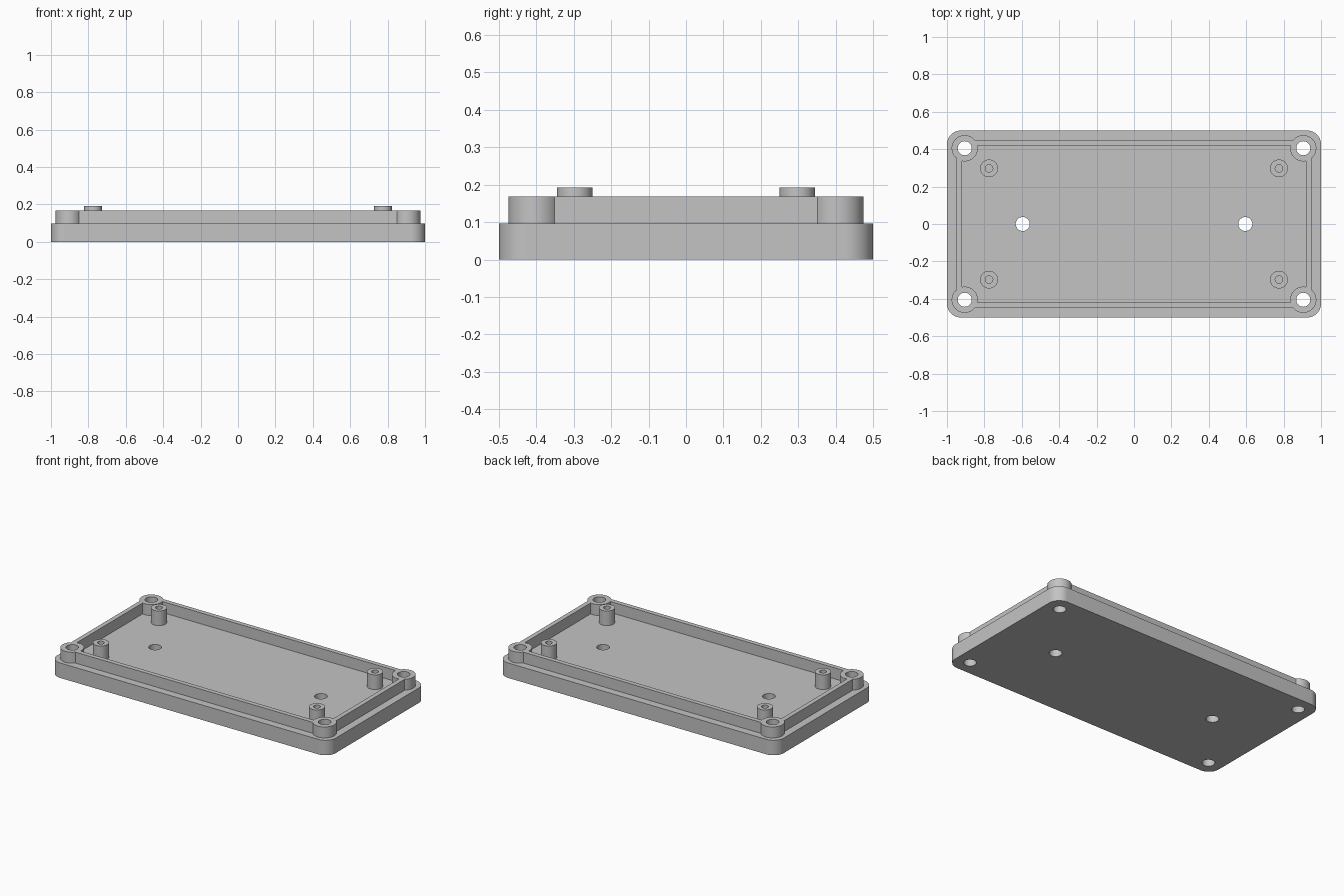
import bpy, bmesh
from math import sin, cos, pi, radians, acos, asin

if "Cube" in bpy.data.objects:
    bpy.data.objects.remove(bpy.data.objects["Cube"], do_unlink=True)

grey = bpy.data.materials.new("plain grey plastic")
grey.use_nodes = True
COLOUR = (0.55, 0.55, 0.55, 1)
grey.diffuse_color = COLOUR
grey.node_tree.nodes["Principled BSDF"].inputs["Base Color"].default_value = COLOUR

FLOOR, LIP_TOP, POST_TOP = 0.097, 0.168, 0.192
SCREW_X, SCREW_Y = 0.905, 0.405
BOSS_R, HOLE_R = 0.07, 0.0375
QUADRANTS = [(1, 1), (-1, 1), (-1, -1), (1, -1)]


def arc(cx, cy, r, start, end, steps=24):
    angles = [start + (end - start) * i / steps for i in range(steps + 1)]
    return [(cx + r * cos(a), cy + r * sin(a)) for a in angles]


def circle(cx, cy, r):
    return arc(cx, cy, r, 0, 2 * pi, 48)[:-1]


def four_corners(corner):
    """Mirror one corner arc into a closed outline."""
    outline = []
    for sx, sy in QUADRANTS:
        points = corner if sx * sy > 0 else corner[::-1]
        outline += [(sx * x, sy * y) for x, y in points]
    return outline


def plate(name, loops, bottom, top):
    """Extrude outlines (inner loops become holes) between two heights."""
    curve = bpy.data.curves.new(name + "_profile", 'CURVE')
    curve.dimensions = '2D'
    curve.fill_mode = 'BOTH'
    curve.extrude = (top - bottom) / 2
    for loop in loops:
        spline = curve.splines.new('POLY')
        spline.points.add(len(loop) - 1)
        for p, (x, y) in zip(spline.points, loop):
            p.co = (x, y, 0, 1)
        spline.use_cyclic_u = True
    helper = bpy.data.objects.new(name + "_helper", curve)
    bpy.context.collection.objects.link(helper)
    bpy.context.view_layer.update()
    graph = bpy.context.evaluated_depsgraph_get()
    mesh = bpy.data.meshes.new_from_object(helper.evaluated_get(graph))
    bpy.data.objects.remove(helper, do_unlink=True)
    bpy.data.curves.remove(curve)

    # Weld caps to walls and face everything outward
    bm = bmesh.new()
    bm.from_mesh(mesh)
    bmesh.ops.remove_doubles(bm, verts=bm.verts, dist=0.0001)
    bmesh.ops.translate(bm, verts=bm.verts, vec=(0, 0, (top + bottom) / 2))
    bmesh.ops.recalc_face_normals(bm, faces=bm.faces)
    for f in bm.faces:
        f.material_index = 0
    bm.to_mesh(mesh)
    bm.free()
    mesh.materials.clear()
    mesh.materials.append(grey)
    obj = bpy.data.objects.new(name, mesh)
    bpy.context.collection.objects.link(obj)
    bpy.ops.object.select_all(action='DESELECT')
    obj.select_set(True)
    bpy.context.view_layer.objects.active = obj
    bpy.ops.object.shade_smooth_by_angle(angle=radians(30))
    return obj


# Base plate with rounded corners, screw holes and two floor holes
screw_holes = [circle(sx * SCREW_X, sy * SCREW_Y, HOLE_R) for sx, sy in QUADRANTS]
floor_holes = [circle(x, 0, HOLE_R) for x in (-0.595, 0.595)]
base_outline = four_corners(arc(0.925, 0.425, 0.075, 0, pi / 2))
plate("base_plate", [base_outline] + screw_holes + floor_holes, 0, FLOOR)

# Raised lip whose walls run into a round boss at each corner
outer, inner = 0.045, 0.015    # wall faces, measured from the screw centre
outer_arc = arc(SCREW_X, SCREW_Y, BOSS_R,
                -acos(outer / BOSS_R), pi - asin(outer / BOSS_R))
inner_arc = arc(SCREW_X, SCREW_Y, BOSS_R,
                -acos(inner / BOSS_R), -pi - asin(inner / BOSS_R))
plate("lip_with_bosses",
      [four_corners(outer_arc), four_corners(inner_arc)] + screw_holes,
      FLOOR, LIP_TOP)

# Hollow standoff posts on the floor
for (sx, sy), label in zip(QUADRANTS, ("back_left", "back_right",
                                       "front_right", "front_left")):
    x, y = sx * 0.775, sy * 0.2975
    plate("standoff_" + label, [circle(x, y, 0.0475), circle(x, y, 0.02)],
          FLOOR, POST_TOP)
